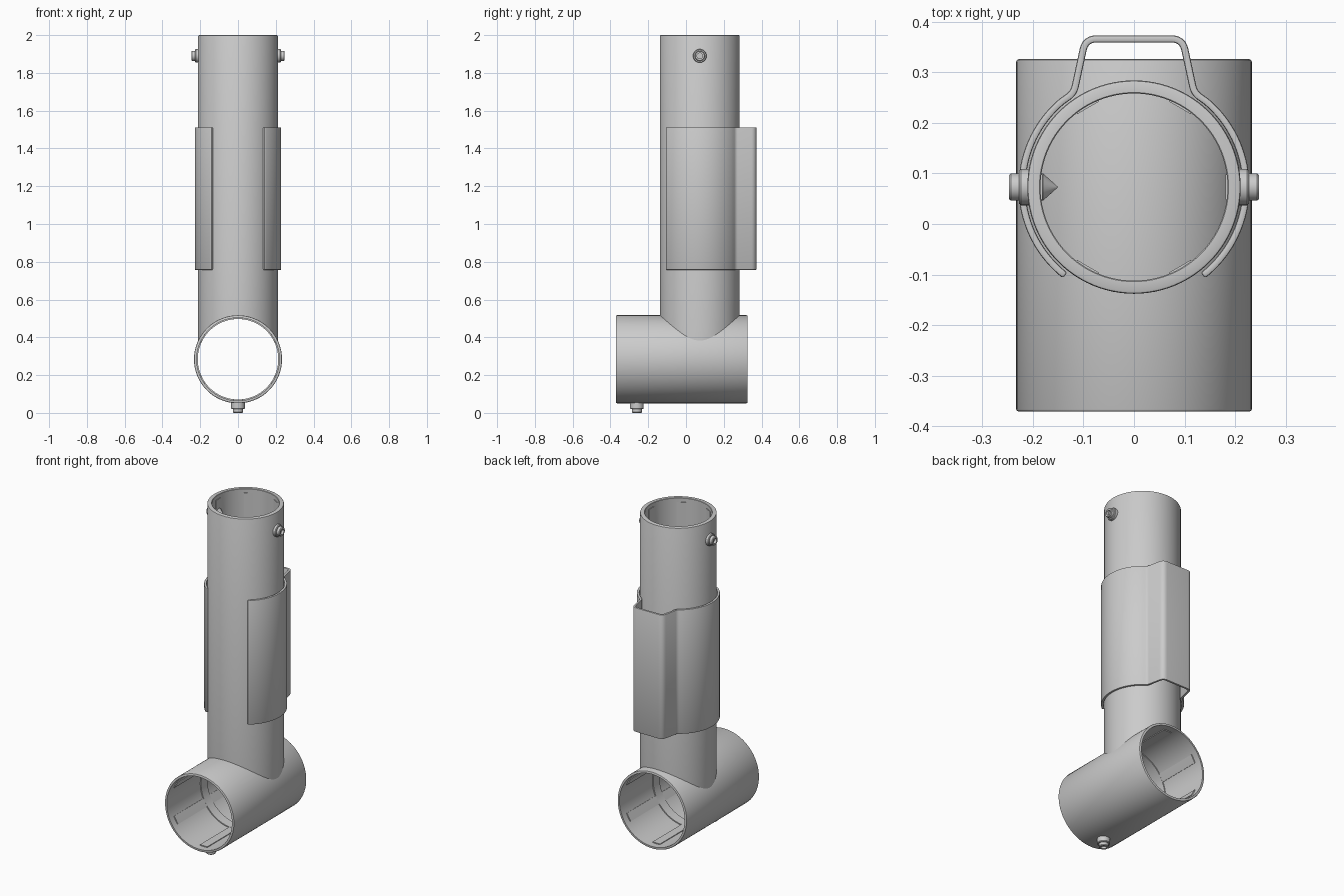
import bpy, bmesh
from math import sin, cos, pi, radians, sqrt
from mathutils import Matrix, Vector

if "Cube" in bpy.data.objects:
    bpy.data.objects.remove(bpy.data.objects["Cube"])

CY = 0.073            # y of the upright tube axis
ZC, RH = 0.284, 0.233  # height and radius of the cross tube
RV, RVI = 0.211, 0.185  # upright tube radii
RHI = 0.219           # cross tube bore


def finish(name, bm, matrix=Matrix.Identity(4)):
    bmesh.ops.transform(bm, matrix=matrix, verts=bm.verts)
    bmesh.ops.recalc_face_normals(bm, faces=bm.faces)
    me = bpy.data.meshes.new(name)
    bm.to_mesh(me)
    bm.free()
    for p in me.polygons:
        p.use_smooth = True
    me.set_sharp_from_angle(angle=radians(35))
    ob = bpy.data.objects.new(name, me)
    bpy.context.collection.objects.link(ob)
    return ob


def revolve(profile, segs, ring=True):
    """Spin (radius, z) points round z; ring=True closes the section, else caps both ends."""
    bm = bmesh.new()
    rows = [[bm.verts.new((r * cos(2 * pi * i / segs), r * sin(2 * pi * i / segs), z))
             for i in range(segs)] for r, z in profile]
    n = len(rows)
    for k in range(n if ring else n - 1):
        a, b = rows[k], rows[(k + 1) % n]
        for i in range(segs):
            j = (i + 1) % segs
            bm.faces.new((a[i], a[j], b[j], b[i]))
    if not ring:
        bm.faces.new(rows[0])
        bm.faces.new(rows[-1])
    return bm


def pad(name, radius, angle, z0, z1, matrix):
    bm = bmesh.new()
    size = Matrix.Diagonal((0.012, 0.05, z1 - z0, 1))
    place = Matrix.Rotation(angle, 4, 'Z') @ Matrix.Translation((radius + 0.006, 0, (z0 + z1) / 2))
    bmesh.ops.create_cube(bm, size=1, matrix=place @ size)
    finish(name, bm, matrix)


upright = Matrix.Translation((0, CY, 0))
# local z becomes world y, local x stays x
along_y = Matrix.Translation((0, 0, ZC)) @ Matrix.Rotation(-pi / 2, 4, 'X')

# Cross tube with a shallow central stop ring in its bore
Y0, Y1, c = -0.371, 0.326, 0.005
section = [(RH, Y0 + c), (RH, Y1 - c), (RH - 0.0015, Y1 - 0.0015), (RH - c, Y1),
           (RHI, Y1), (RHI, 0.01), (RHI - 0.006, 0.01), (RHI - 0.006, -0.05),
           (RHI, -0.05), (RHI, Y0), (RH - c, Y0), (RH - 0.0015, Y0 + 0.0015)]
finish("cross_tube", revolve(section, 96), along_y)

# Upright tube, lower end coped to sit on the cross tube
bm = revolve([(RV, 0), (RV, 1.995), (RV - 0.0015, 1.9985), (RV - 0.005, 2.0),
              (RVI + 0.002, 2.0), (RVI, 1.998), (RVI, 0)], 96)
for v in bm.verts:
    if v.co.z < 0.1:
        v.co.z = ZC + sqrt((RH - 0.006) ** 2 - v.co.x ** 2)
finish("upright_tube", bm, upright)

# Grip pads inside both tubes
for k in range(6):
    a = k * pi / 3
    pad(f"upright_pad_{k}", RVI - 0.004, a, 1.6, 1.975, upright)
    pad(f"cross_pad_front_{k}", RHI - 0.006, a + pi / 2, -0.33, -0.05, along_y)
    pad(f"cross_pad_back_{k}", RHI - 0.006, a + pi / 2, 0.01, 0.285, along_y)

# Bolts: flanged boss plus head with socket, local z points outward from the tube wall
bolt = [(0.036, -0.012), (0.036, 0.012), (0.033, 0.016), (0.027, 0.016), (0.027, 0.032),
        (0.024, 0.036), (0.015, 0.036), (0.015, 0.022)]
ZB = 1.89
right = Matrix.Translation((RV, CY, ZB)) @ Matrix.Rotation(pi / 2, 4, 'Y')
left = Matrix.Translation((-RV, CY, ZB)) @ Matrix.Rotation(-pi / 2, 4, 'Y')
below = Matrix.Translation((0, -0.26, 0.036 + 0.013)) @ Matrix.Rotation(pi, 4, 'X')
finish("bolt_right", revolve(bolt, 32, False), right)
finish("bolt_left", revolve(bolt, 32, False), left)
finish("bolt_below", revolve([(r, z + (0.013 if z > 0.01 else 0)) for r, z in bolt], 32, False), below)

# Pointed screw tip inside the upright tube, on the left
finish("screw_tip", revolve([(0.027, 0.0), (0.027, -0.031), (0.001, -0.06)], 32, False), left)


# Clip-on sleeve with a raised channel at the back
def fillet(p, q, r, dist, n=6):
    a, b = q + (p - q).normalized() * dist, q + (r - q).normalized() * dist
    return [a * (1 - t) ** 2 + q * 2 * t * (1 - t) + b * t * t for t in (i / n for i in range(n + 1))]


RC, T = 0.2215, 0.007
arc = [Vector((RC * cos(radians(d)), CY + RC * sin(radians(d)))) for d in range(-52, 54, 3)]
low, high = Vector((0.119, 0.259)), Vector((0.096, 0.366))
half = arc[:-1] + fillet(arc[-2], low, high, 0.014) + fillet(low, high, Vector((0, 0.366)), 0.022)
path = half + [Vector((-p.x, p.y)) for p in reversed(half)]

bm = bmesh.new()
rows = []
for i, p in enumerate(path):
    t = (path[min(i + 1, len(path) - 1)] - path[max(i - 1, 0)]).normalized()
    nrm = Vector((t.y, -t.x)) * T
    o, n = p + nrm, p - nrm
    rows.append([bm.verts.new((q.x, q.y, z)) for q, z in
                 ((o, 0.757), (o, 1.512), (n, 1.512), (n, 0.757))])
for a, b in zip(rows, rows[1:]):
    for i in range(4):
        j = (i + 1) % 4
        bm.faces.new((a[i], a[j], b[j], b[i]))
bm.faces.new(rows[0])
bm.faces.new(rows[-1])
bmesh.ops.recalc_face_normals(bm, faces=bm.faces)
edges = [e for e in bm.edges if e.calc_face_angle(0) > radians(60)]
bmesh.ops.bevel(bm, geom=edges, offset=0.004, segments=2, profile=0.5, affect='EDGES')
finish("clip_sleeve", bm)
